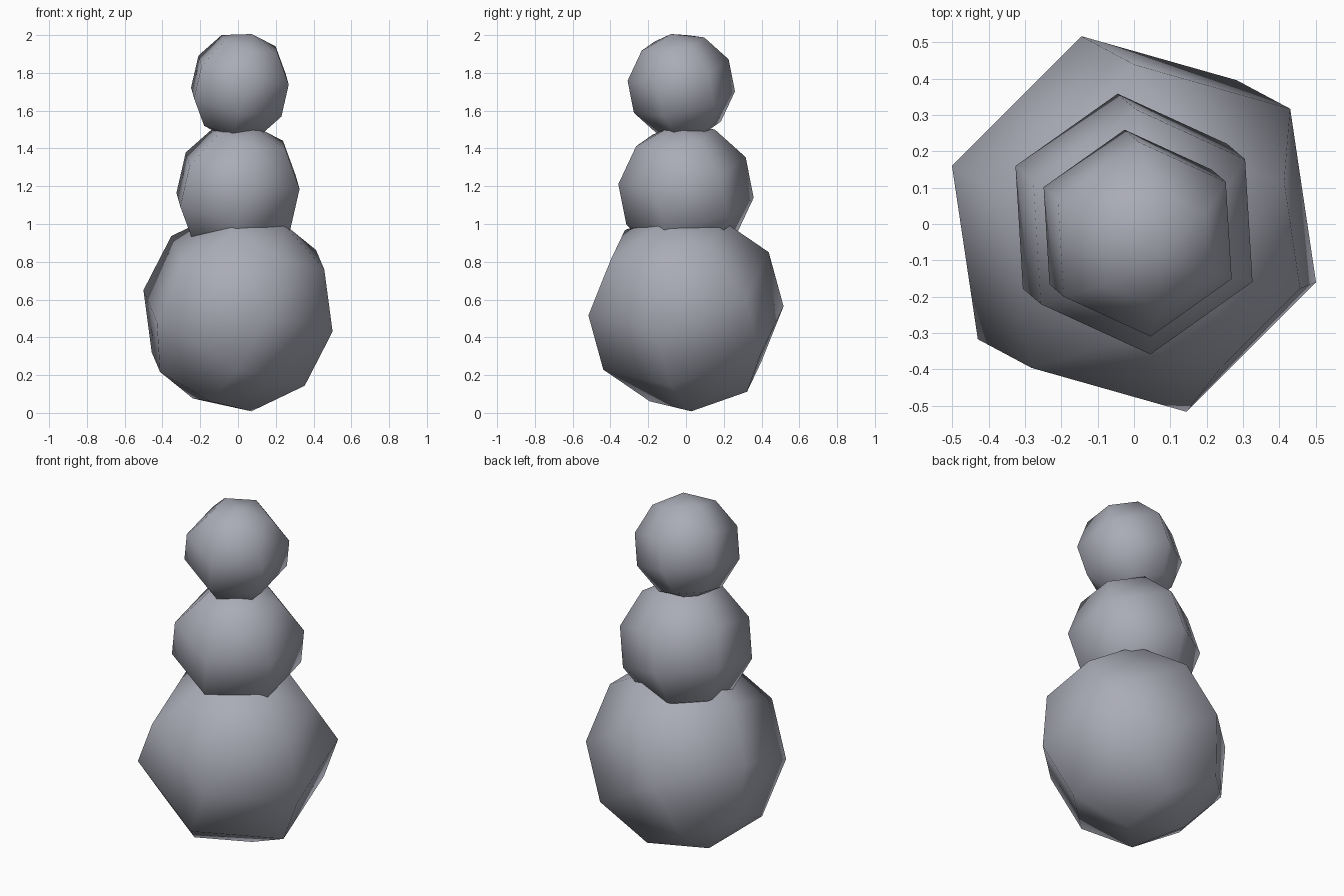
import bpy, bmesh, math
from mathutils import Vector

if "Cube" in bpy.data.objects:
    bpy.data.objects.remove(bpy.data.objects["Cube"])

snow = bpy.data.materials.new("grey_snow")
snow.diffuse_color = (0.40, 0.41, 0.47, 1)
snow.use_nodes = True
snow.node_tree.nodes["Principled BSDF"].inputs["Base Color"].default_value = snow.diffuse_color


def ball(name, centre, radius, pole, toward, segments=6, rings=5):
    """Coarse smooth ball with a tilted pole; one meridian faces 'toward'."""
    c, p, t = Vector(centre), Vector(pole).normalized(), Vector(toward)
    u = (t - p * t.dot(p)).normalized()
    w = p.cross(u)
    bm = bmesh.new()
    top = bm.verts.new(c + p * radius)
    bottom = bm.verts.new(c - p * radius)
    loops = []
    for i in range(1, rings):
        a = math.pi * i / rings
        loops.append([
            bm.verts.new(c + radius * (p * math.cos(a) + math.sin(a) * (
                u * math.cos(math.tau * k / segments)
                + w * math.sin(math.tau * k / segments))))
            for k in range(segments)])
    for k in range(segments):
        n = (k + 1) % segments
        bm.faces.new((top, loops[0][k], loops[0][n]))
        bm.faces.new((bottom, loops[-1][n], loops[-1][k]))
        for a, b in zip(loops, loops[1:]):
            bm.faces.new((a[k], b[k], b[n], a[n]))
    bmesh.ops.recalc_face_normals(bm, faces=bm.faces[:])
    for f in bm.faces:
        f.smooth = True
    me = bpy.data.meshes.new(name)
    bm.to_mesh(me)
    bm.free()
    me.materials.append(snow)
    ob = bpy.data.objects.new(name, me)
    bpy.context.collection.objects.link(ob)
    return ob


# Three stacked snowballs
ball("base_ball", (0, 0, 0.54), 0.537, (0.444, -0.237, 0.863), (0.50, -0.16, -0.11))
ball("body_ball", (0, 0, 1.175), 0.363, (0.22, -0.19, 0.957), (0.89, -0.435, 0.03))
ball("head_ball", (0.01, -0.025, 1.73), 0.288, (0.22, -0.19, 0.957), (0.89, -0.435, 0.03))
